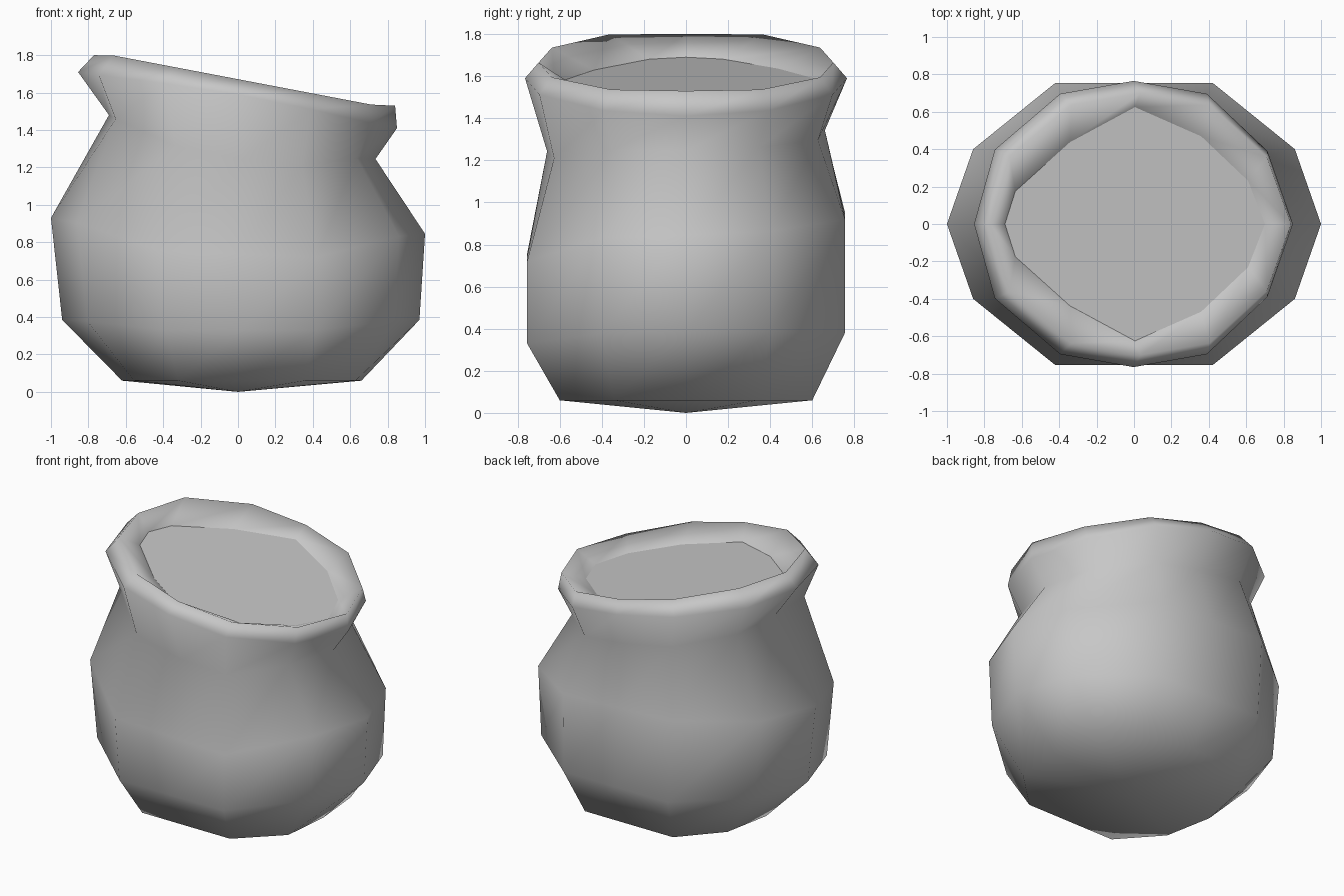
import bpy
import bmesh

cube = bpy.data.objects.get("Cube")
if cube:
    bpy.data.objects.remove(cube, do_unlink=True)

# One matte grey for the whole pot
grey = bpy.data.materials.new("clay grey")
grey.use_nodes = True
colour = (0.57, 0.57, 0.57, 1)
grey.diffuse_color = colour
bsdf = next(n for n in grey.node_tree.nodes if n.type == 'BSDF_PRINCIPLED')
bsdf.inputs["Base Color"].default_value = colour
bsdf.inputs["Roughness"].default_value = 0.7

# Corner points of each cross-section, between the x axis and the y axis,
# as a pair: the +x half and the -x half
BASE = ([(.95, .57), (.53, 1)], [(.9, .56), (.53, 1)])
BOXY = ([(.86, .53), (.42, 1)], [(.86, .53), (.42, 1)])
NECK = ([(.86, .53), (.45, .95)], [(.95, .56), (.5, .97)])
ROUND = ([(.84, .51), (.46, .91)], [(.87, .52), (.46, .91)])
MOUTH = ([(.87, .37), (.51, .75)], [(.92, .28), (.5, .7)])


def full_outline(pair):
    """Join both halves and mirror them into a closed twelve-sided loop."""
    right, left = pair
    back = right + [(0, 1)] + [(-x, y) for x, y in reversed(left)]
    return [(1, 0)] + back + [(-1, 0)] + [(x, -y) for x, y in reversed(back)]


def add_ring(bm, pair, left, right, depth, z_left, z_right,
             sag=0, lean=0, level=1):
    """Tilted ring: sag lowers front and back, lean raises the back,
    and the ends beyond the fraction 'level' stay horizontal."""
    middle, radius = (left + right) / 2, (right - left) / 2
    verts = []
    for u, v in full_outline(pair):
        t = max(-1, min(1, u / level))
        z = (z_left + z_right) / 2 + t * (z_right - z_left) / 2
        z += lean * v ** 3 - sag * v ** 4
        verts.append(bm.verts.new((middle + u * radius, v * depth, z)))
    return verts


def bridge(bm, lower, upper):
    n = len(lower)
    for i in range(n):
        j = (i + 1) % n
        bm.faces.new((lower[i], lower[j], upper[j], upper[i]))


def finish(bm, name):
    mesh = bpy.data.meshes.new(name)
    bm.to_mesh(mesh)
    bm.free()
    mesh.materials.append(grey)
    for poly in mesh.polygons:
        poly.use_smooth = True
    obj = bpy.data.objects.new(name, mesh)
    bpy.context.collection.objects.link(obj)
    return obj


# Pot wall: base, belly, neck, flared rim and inner lip
opening = (MOUTH, -.69, .70, .625, 1.69, 1.46, 0, .01)
sections = [
    (BASE, -.62, .66, .60, .06, .06),
    (BOXY, -.94, .97, .755, .385, .385, .03, .025),
    (BOXY, -1, 1, .755, .93, .845, .05, .1),
    (NECK, -.69, .735, .66, 1.48, 1.245, .07, .05),
    (ROUND, -.855, .85, .765, 1.71, 1.41, -.03),
    (ROUND, -.77, .84, .70, 1.8, 1.53, 0, 0, .88),
    opening,
]
bm = bmesh.new()
rings = [add_ring(bm, *s) for s in sections]
for lower, upper in zip(rings, rings[1:]):
    bridge(bm, lower, upper)
# Shallow pointed underside
tip = bm.verts.new((0, 0, 0))
base = rings[0]
for i, vert in enumerate(base):
    bm.faces.new((tip, base[(i + 1) % len(base)], vert))
finish(bm, "pot_body")

# Tilted filling inside the mouth
bm = bmesh.new()
bm.faces.new(add_ring(bm, *opening))
finish(bm, "pot_filling")
